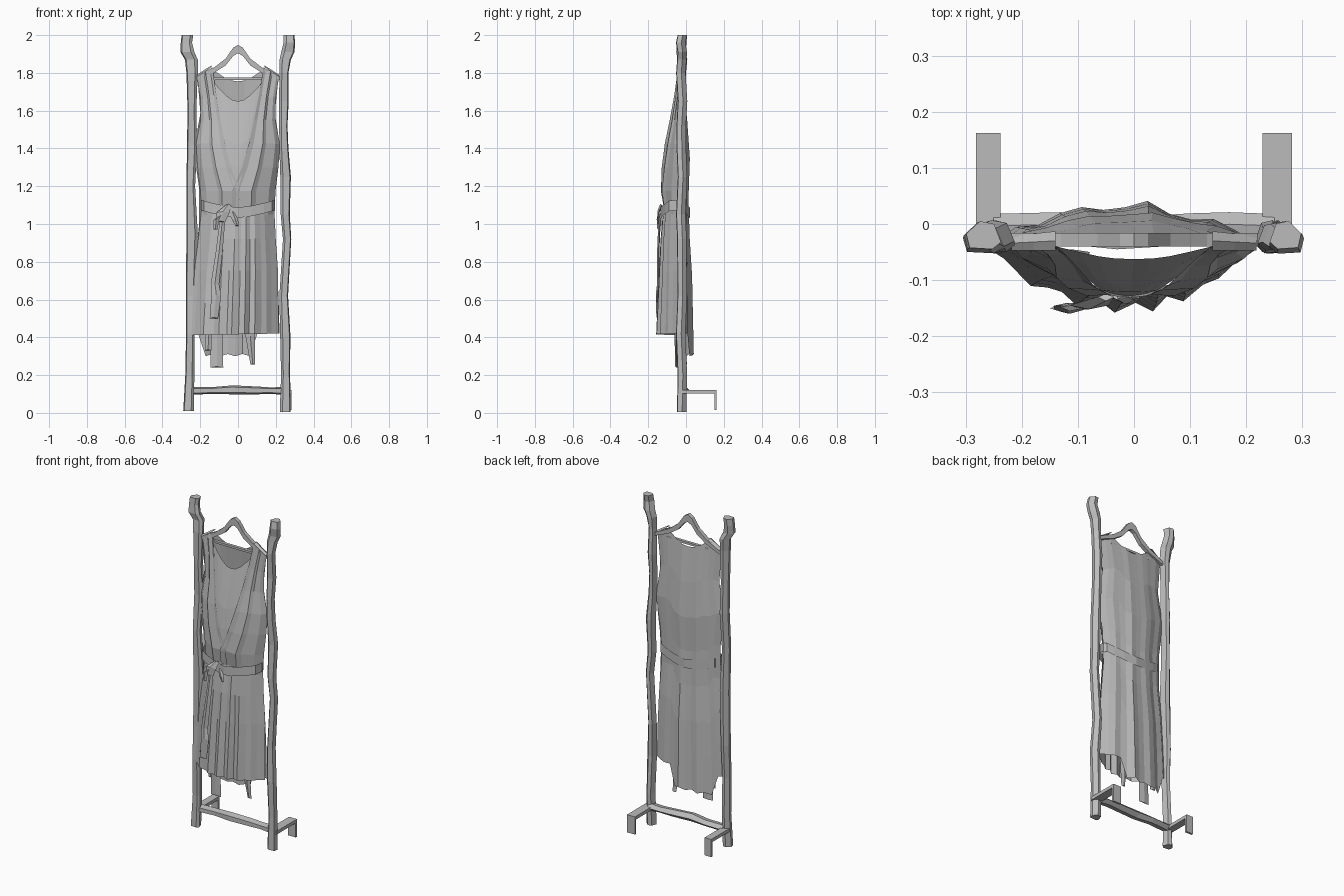
import bpy, bmesh, math, random

random.seed(4)
cube = bpy.data.objects.get("Cube")
if cube:
    bpy.data.objects.remove(cube)

grey = bpy.data.materials.new("plain_grey")
grey.use_nodes = True
grey.diffuse_color = (0.5, 0.5, 0.5, 1)
grey.node_tree.nodes["Principled BSDF"].inputs["Base Color"].default_value = (0.5, 0.5, 0.5, 1)


def finish(name, bm):
    mesh = bpy.data.meshes.new(name)
    bm.to_mesh(mesh)
    bm.free()
    mesh.materials.append(grey)
    obj = bpy.data.objects.new(name, mesh)
    bpy.context.collection.objects.link(obj)


def mix(table, t):
    """Piecewise linear lookup in (key, value) pairs with rising keys."""
    if t <= table[0][0]:
        return table[0][1]
    for (a, p), (b, q) in zip(table, table[1:]):
        if t <= b:
            return p + (q - p) * (t - a) / (b - a)
    return table[-1][1]


def panel(name, nu, nv, point):
    """Sheet of cloth, point(u, v) for u and v from 0 to 1."""
    bm = bmesh.new()
    g = [[bm.verts.new(point(i / nu, j / nv)) for i in range(nu + 1)] for j in range(nv + 1)]
    for a, b in zip(g, g[1:]):
        for i in range(nu):
            bm.faces.new((a[i], a[i + 1], b[i + 1], b[i]))
    finish(name, bm)


def beam(name, rings):
    """Solid through a list of rings of equal length."""
    bm = bmesh.new()
    g = [[bm.verts.new(p) for p in ring] for ring in rings]
    n = len(g[0])
    for a, b in zip(g, g[1:]):
        for i in range(n):
            bm.faces.new((a[i], a[(i + 1) % n], b[(i + 1) % n], b[i]))
    bm.faces.new(g[0][::-1])
    bm.faces.new(g[-1])
    bmesh.ops.recalc_face_normals(bm, faces=bm.faces)
    finish(name, bm)


def box(name, lo, hi):
    beam(name, [[(x, y, z) for x, z in ((lo[0], lo[2]), (hi[0], lo[2]), (hi[0], hi[2]), (lo[0], hi[2]))]
                for y in (lo[1], hi[1])])


# Crooked posts: height, centre x, half width
posts = {
    "right_post": [(0.01, -.262, .028), (.2, -.255, .024), (.42, -.252, .023), (.62, -.25, .026),
                   (.95, -.243, .03), (1.2, -.25, .023), (1.42, -.243, .027), (1.6, -.244, .023),
                   (1.8, -.243, .03), (1.87, -.247, .034), (1.91, -.268, .037), (1.96, -.273, .03),
                   (2, -.268, .031)],
    "left_post": [(0.005, .25, .029), (.2, .252, .024), (.42, .25, .027), (.62, .242, .023),
                  (.92, .26, .022), (1.05, .25, .024), (1.25, .252, .028), (1.4, .243, .024),
                  (1.52, .24, .022), (1.65, .242, .026), (1.8, .244, .023), (1.87, .25, .03),
                  (1.91, .264, .035), (1.96, .272, .031), (2, .27, .028)],
}
for name, path in posts.items():
    s = 1 if name.startswith("left") else -1
    rings = []
    for k, (z, x, w) in enumerate(path):
        y = -.023 + .005 * math.sin(2.3 * k)
        rings.append([(x + s * w * a, y + .025 * b, z) for a, b in
                      ((1, .1), (.2, 1), (-.6, .8), (-1, -.5), (-.5, -1), (.8, -.9))])
    beam(name, rings)

# Crossbar and rear feet
beam("crossbar", [[(x, y + .031 * math.cos(a), z + r * math.sin(a))
                   for a in (i * math.tau / 5 for i in range(5))]
                  for x, y, z, r in ((-.25, -.013, .116, .021), (-.13, -.01, .119, .019),
                                     (-.03, -.02, .122, .025), (.1, -.012, .119, .022),
                                     (.17, -.01, .118, .018), (.25, -.013, .116, .022))])
for side, x0, x1 in (("right", -.282, -.238), ("left", .229, .282)):
    box(side + "_foot_arm", (x0, -.03, .102), (x1, .162, .122))
    box(side + "_foot_drop", (x0, .15, .015), (x1, .162, .11))

# Hanger
beam("hanger_arms", [[(x, y, z + h) for y, h in ((-.04, -t), (-.016, -t), (-.016, t), (-.04, t))]
                     for x, z, t in ((-.22, 1.772, .01), (-.13, 1.812, .014), (-.065, 1.858, .018),
                                     (-.025, 1.912, .022), (0, 1.926, .022), (.025, 1.912, .022),
                                     (.065, 1.858, .018), (.13, 1.812, .014), (.22, 1.772, .01))])
box("hanger_bar", (-.135, -.04, 1.763), (.145, -.022, 1.776))

# Garment outline by height
WIDTH = [(.42, .235), (.75, .222), (1.07, .19), (1.25, .205), (1.4, .232), (1.48, .2), (1.65, .195), (1.8, .218)]
FRONT = [(.4, -.135), (.98, -.125), (1.06, -.11), (1.2, -.138), (1.4, -.12), (1.6, -.085), (1.8, -.045)]
BACK = [(.3, .026), (.8, .02), (1.06, .0), (1.3, .018), (1.6, .0), (1.8, -.022)]
NECK = [(1.2, 0), (1.4, .058), (1.6, .1), (1.77, .13), (1.83, .14)]
SIDE_Y = -.035


def depth(table, x, z):
    f = min(1, abs(x) / mix(WIDTH, z))
    return SIDE_Y + (mix(table, z) - SIDE_Y) * (1 - f ** 2.5)


# Front skirt with uneven pleats that deepen toward the hem
PLEATS = 15
pleat = [random.choice((-1, 1)) * random.uniform(.3, 1) for i in range(PLEATS + 1)]
shift = [random.uniform(-.3, .3) / PLEATS for i in range(PLEATS + 1)]


def skirt(u, v):
    i = round(u * PLEATS)
    inside = 0 < i < PLEATS
    z = 1.09 + (.42 - 1.09) * v
    x = (2 * (u + shift[i] * inside) - 1) * mix(WIDTH, z)
    y = depth(FRONT, x, z) + pleat[i] * (.004 + .009 * v) * inside - .012 * v
    return (x - .02 * v, y, z - .008 * v * (1 - u))


panel("front_skirt", PLEATS, 4, skirt)

# Wrapped bodice halves rising to the shoulders
for side, s in (("right", -1), ("left", 1)):
    def bodice(u, v):
        z = 1.05 + .75 * v
        inner, outer = mix(NECK, z) - .02 * (z < 1.2), mix(WIDTH, z)
        i = round(u * 5)
        x = inner + (outer - inner) * (u + .05 * (-1) ** i * (0 < i < 5))
        fold = (0, .009, -.005, .006, -.008, 0)[i] * (1 - .5 * v)
        return (s * x - .012 * (1 - v) * (1 - u), depth(FRONT, x, z) + fold,
                z + (.03 - .05 * u) * v ** 6)

    panel(side + "_bodice", 5, 6, bodice)

    # Cloth over the shoulder, joining front and back
    def shoulder(u, v):
        return (s * (.14 + .078 * u), -.047 + (.034 - .008 * u) * v,
                1.83 - .05 * u + .01 * math.sin(math.pi * v))

    panel(side + "_shoulder", 2, 2, shoulder)


# Draped inner front between the two halves
def cowl(u, v):
    t = 2 * u - 1
    z = 1.19 + v * (.46 + .12 * t * t)
    x = t * (mix(NECK, z) + .012)
    return (x - .01 * (1 - v), depth(FRONT, x, z) + .006 + .007 * v * (1 - abs(t)), z)


panel("inner_front", 8, 4, cowl)


# Back panel with a longer middle hem and a dipped neckline
FOLDS = (0, .008, -.006, .004, .008, 0, .004, .016, -.004, -.006, .006, .002, 0)


def back(u, v):
    t, i = 2 * u - 1, round(u * 12)
    hem = .3 + .012 * (i % 2) if 2 <= i <= 8 else .42
    top = 1.755 + .1 * (t / .64) ** 2 * .75 if abs(t) < .65 else 1.873 - .093 * abs(t)
    z = hem + (top - hem) * v
    x = t * mix(WIDTH, z)
    return (x - .015 * (1 - v), depth(BACK, x, z) + FOLDS[i] * (1 - .9 * v), z)


panel("back_panel", 12, 7, back)


# Belt: closed band around the waist
def belt(u, v):
    a = u * math.tau
    x, c = .195 * math.cos(a), math.sin(a)
    y = -.048 + (.082 if c < 0 else .064) * math.copysign(abs(c) ** .8, c)
    z = 1.06 + .04 * abs(math.cos(a)) ** 1.5 + (v - .5) * .055
    return (x, y + .004 * math.sin(5 * a), z)


panel("belt", 16, 1, belt)


# Hanging ribbons and folds: path of x, y, z, half width
def ribbon(name, path):
    beam(name, [[(x - w, y, z), (x, y - .007, z + .006), (x + w, y, z), (x, y + .005, z)]
                for x, y, z, w in path])


ribbon("belt_knot", [(-.05, -.13, 1.1, .015), (-.08, -.145, 1.06, .035), (-.09, -.145, 1.01, .022)])
ribbon("belt_loop", [(-.08, -.142, 1.05, .012), (-.115, -.148, 1.02, .016), (-.12, -.146, .97, .01)])
ribbon("belt_end", [(-.03, -.128, 1.06, .014), (-.015, -.136, 1.02, .016), (-.005, -.136, .99, .008)])
ribbon("belt_tail", [(-.08, -.138, 1.04, .014), (-.1, -.146, .85, .018), (-.122, -.146, .68, .022),
                     (-.115, -.153, .62, .026), (-.128, -.15, .5, .022)])
ribbon("right_inner_fold", [(-.11, -.06, .75, .02), (-.112, -.055, .45, .03), (-.112, -.05, .24, .034)])
ribbon("right_side_fold", [(-.15, -.03, .7, .02), (-.158, -.03, .33, .018)])
ribbon("left_inner_fold", [(.06, -.03, .7, .02), (.065, -.01, .4, .024), (.078, .0, .255, .012)])
